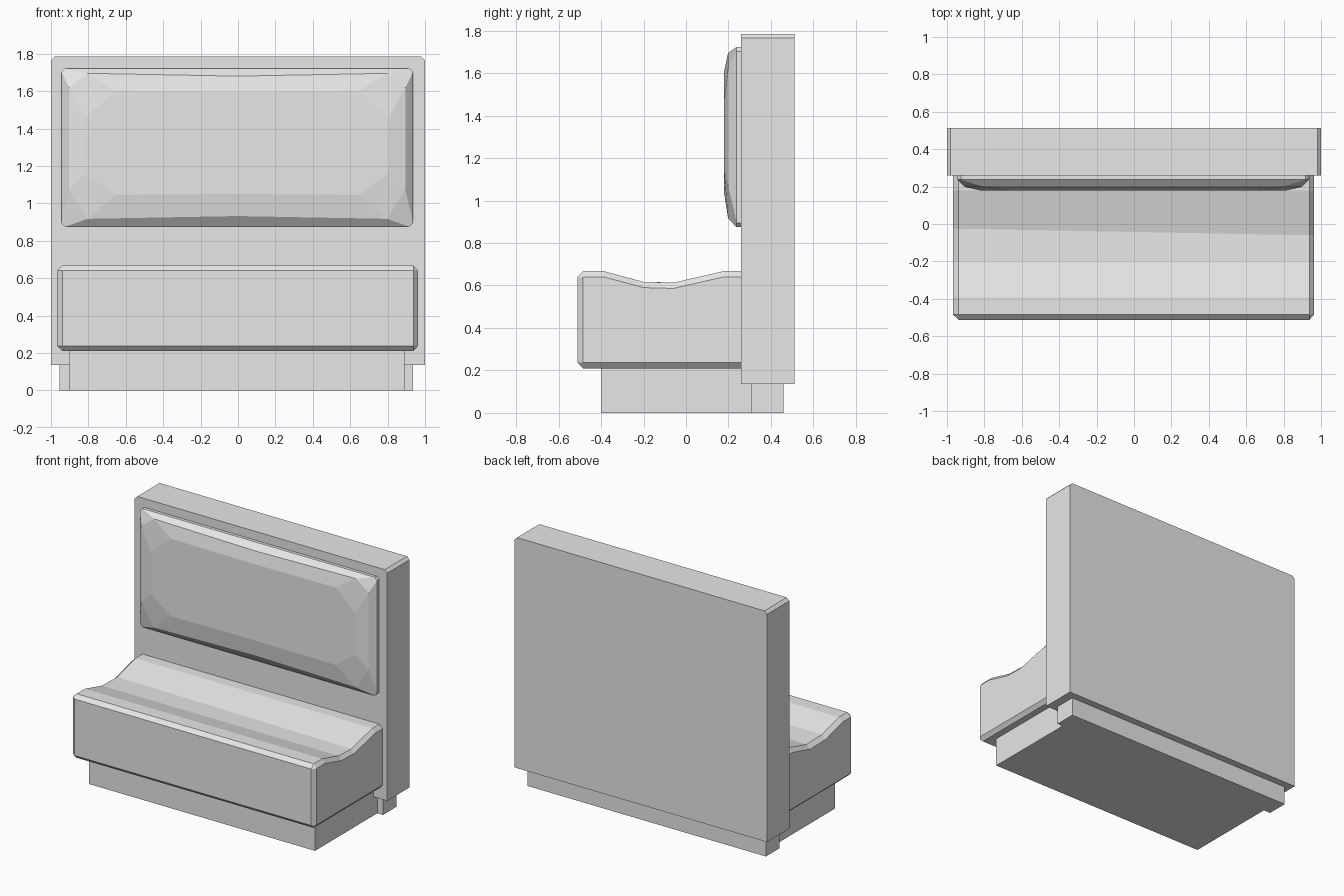
import bpy
import bmesh

cube = bpy.data.objects.get("Cube")
if cube:
    bpy.data.objects.remove(cube, do_unlink=True)

grey = bpy.data.materials.new("light_grey")
grey.use_nodes = True
grey.diffuse_color = (0.8, 0.8, 0.8, 1)
grey.node_tree.nodes["Principled BSDF"].inputs["Base Color"].default_value = (0.8, 0.8, 0.8, 1)


def loft(name, rings):
    """Bridge matching closed rings of points and cap both ends."""
    bm = bmesh.new()
    loops = [[bm.verts.new(p) for p in ring] for ring in rings]
    n = len(loops[0])
    for a, b in zip(loops, loops[1:]):
        for i in range(n):
            j = (i + 1) % n
            bm.faces.new((a[i], a[j], b[j], b[i]))
    bm.faces.new(loops[0])
    bm.faces.new(loops[-1])
    bmesh.ops.remove_doubles(bm, verts=bm.verts, dist=0.0005)
    bmesh.ops.recalc_face_normals(bm, faces=bm.faces)
    mesh = bpy.data.meshes.new(name)
    bm.to_mesh(mesh)
    bm.free()
    mesh.materials.append(grey)
    obj = bpy.data.objects.new(name, mesh)
    bpy.context.collection.objects.link(obj)
    return obj


def prism_y(name, outline, y0, y1):
    return loft(name, [[(x, y, z) for x, z in outline] for y in (y0, y1)])


def box(name, x0, x1, y0, y1, z0, z1):
    return prism_y(name, [(x0, z0), (x1, z0), (x1, z1), (x0, z1)], y0, y1)


# Back panel with clipped upper corners
prism_y("back_panel", [(-1, 0.135), (1, 0.135), (1, 1.765), (0.98, 1.785),
                       (-0.98, 1.785), (-1, 1.765)], 0.26, 0.512)

# Plinth: front block and wider rear block
box("front_plinth", -0.9, 0.89, -0.4, 0.305, 0, 0.215)
box("rear_plinth", -0.955, 0.935, 0.305, 0.46, 0, 0.14)


# Seat: dished profile swept sideways, with chamfered ends
def seat_ring(x, inset, dip_y):
    front, low = -0.512 + inset, 0.21 + inset
    top = [(-0.485, 0.668), (-0.39, 0.668), (-0.2, 0.617),
           (dip_y, 0.613), (0.18, 0.668), (0.262, 0.668)]
    profile = [(0.262, low), (-0.485, low), (front, 0.237), (front, 0.641)]
    profile += [(y, z - inset) for y, z in top]
    return [(x, y, z) for y, z in profile]


loft("seat", [seat_ring(-0.967, 0.027, -0.025), seat_ring(-0.938, 0, -0.025),
              seat_ring(0.938, 0, -0.06), seat_ring(0.962, 0.027, -0.06)])


# Backrest cushion: rings shrinking towards the front
def cushion_ring(y, side, inner, low, low_side, high_side, high, bow=0):
    half = [(0, low + bow), (inner, low), (side, low_side),
            (side, high_side), (inner, high), (0, high - bow)]
    points = half + [(-x, z) for x, z in half[-2:0:-1]]
    return [(x - 0.004, y, z) for x, z in points]


loft("backrest_cushion", [
    cushion_ring(0.262, 0.94, 0.92, 0.875, 0.895, 1.702, 1.722),
    cushion_ring(0.237, 0.94, 0.92, 0.875, 0.895, 1.702, 1.722),
    cushion_ring(0.198, 0.9, 0.8, 0.917, 1.07, 1.62, 1.695, 0.015),
    cushion_ring(0.178, 0.81, 0.65, 1.045, 1.16, 1.46, 1.6, 0.005),
])
